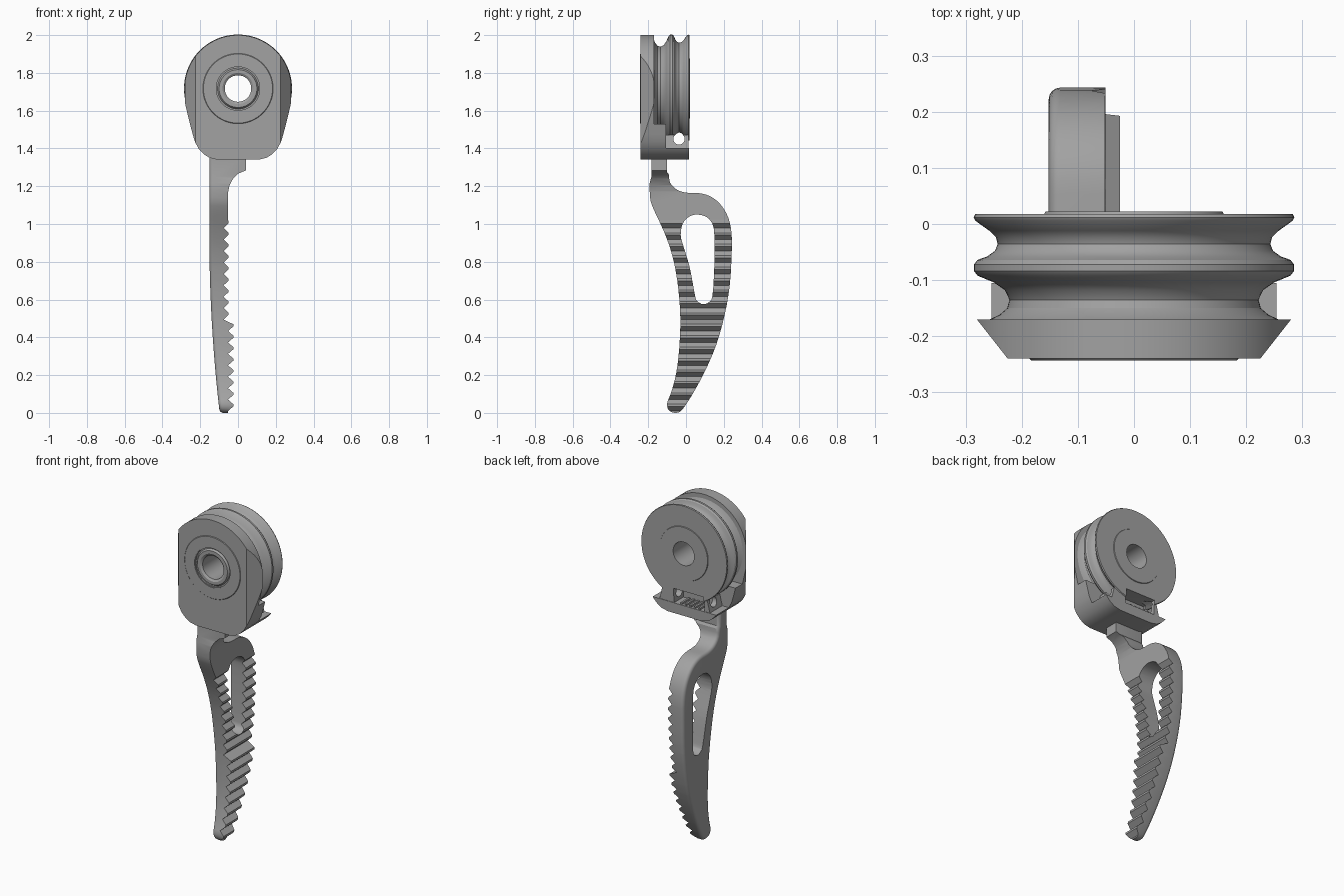
import bpy, bmesh, math
from mathutils import Vector

if "Cube" in bpy.data.objects:
    bpy.data.objects.remove(bpy.data.objects["Cube"])

CZ = 1.717  # height of the pulley axis
grey = bpy.data.materials.new("grey")
grey.diffuse_color = (0.36, 0.36, 0.36, 1)
grey.use_nodes = True
grey.node_tree.nodes["Principled BSDF"].inputs["Base Color"].default_value = grey.diffuse_color


def finish(bm, name):
    bmesh.ops.recalc_face_normals(bm, faces=bm.faces)
    me = bpy.data.meshes.new(name)
    bm.to_mesh(me)
    bm.free()
    ob = bpy.data.objects.new(name, me)
    bpy.context.collection.objects.link(ob)
    me.materials.append(grey)
    return ob


def activate(ob):
    bpy.ops.object.select_all(action='DESELECT')
    ob.select_set(True)
    bpy.context.view_layer.objects.active = ob


def smooth(ob, angle=32):
    activate(ob)
    bpy.ops.object.shade_smooth_by_angle(angle=math.radians(angle))


def prism(points, lo, hi, axis):
    """Extrude a closed profile along x (points are y, z) or y (points are x, z)."""
    bm = bmesh.new()
    def at(p, d):
        return (d, p[0], p[1]) if axis == 'x' else (p[0], d, p[1])
    a = [bm.verts.new(at(p, lo)) for p in points]
    b = [bm.verts.new(at(p, hi)) for p in points]
    bm.faces.new(a)
    bm.faces.new(b[::-1])
    for i in range(len(a)):
        j = (i + 1) % len(a)
        bm.faces.new((a[i], a[j], b[j], b[i]))
    bmesh.ops.recalc_face_normals(bm, faces=bm.faces)
    return bm


def slice_off(bm, co, no):
    """Remove everything beyond a plane and close the cut."""
    r = bmesh.ops.bisect_plane(bm, geom=bm.verts[:] + bm.edges[:] + bm.faces[:],
                               plane_co=co, plane_no=no, clear_outer=True)
    edges = [e for e in r['geom_cut'] if isinstance(e, bmesh.types.BMEdge)]
    bmesh.ops.edgenet_fill(bm, edges=edges)


def lathe(profile, name, n=96):
    """Revolve a closed (y, radius) profile around the pulley axis."""
    bm = bmesh.new()
    rings = []
    for y, r in profile:
        rings.append([bm.verts.new((r * math.sin(2 * math.pi * i / n), y,
                                    CZ + r * math.cos(2 * math.pi * i / n))) for i in range(n)])
    for k in range(len(rings)):
        p, q = rings[k], rings[(k + 1) % len(rings)]
        for i in range(n):
            j = (i + 1) % n
            bm.faces.new((p[i], p[j], q[j], q[i]))
    return finish(bm, name)


def cut(ob, bm):
    cutter = finish(bm, "cutter")
    cutter.hide_render = True
    m = ob.modifiers.new("cut", 'BOOLEAN')
    m.operation, m.solver, m.object = 'DIFFERENCE', 'EXACT', cutter
    activate(ob)
    bpy.ops.object.modifier_apply(modifier=m.name)
    bpy.data.objects.remove(cutter)


def circle(cx, cz, r, n=64):
    return [(cx + r * math.cos(2 * math.pi * i / n), cz + r * math.sin(2 * math.pi * i / n))
            for i in range(n)]


def rounded(points, steps=4):
    """Closed Catmull-Rom curve through the points."""
    out, n = [], len(points)
    for i in range(n):
        a, b, c, d = (Vector(points[(i + k) % n]) for k in (-1, 0, 1, 2))
        for s in range(steps):
            t = s / steps
            out.append(0.5 * (2 * b + (c - a) * t + (2 * a - 5 * b + 4 * c - d) * t * t
                              + (3 * b - a - 3 * c + d) * t ** 3))
    return out


def box(x0, x1, y0, y1, z0, z1):
    return prism([(x0, z0), (x1, z0), (x1, z1), (x0, z1)], y0, y1, 'y')


# Housing outline: round top, tapered sides, rounded bottom corners
side = [(0.283, 1.65), (0.262, 1.56), (0.24, 1.475), (0.228, 1.435), (0.208, 1.398),
        (0.18, 1.368), (0.15, 1.35), (0.11, 1.341)]
arc = [(0.283 * math.cos(math.pi * i / 48), CZ + 0.283 * math.sin(math.pi * i / 48))
       for i in range(49)]
outline = arc + [(-x, z) for x, z in side] + side[::-1]

# Front cover with slanted sides
bm = prism(outline, -0.24, -0.17, 'y')
for s in (1, -1):
    slice_off(bm, (s * 0.225, -0.24, 0), (s * 0.07, -0.055, 0))
cover = finish(bm, "front_cover")
cut(cover, prism(circle(0, CZ, 0.115), -0.3, -0.1, 'y'))
smooth(cover)

# Thin front boss and recessed collar around the bore
smooth(lathe([(-0.243, 0.118), (-0.243, 0.183), (-0.239, 0.187), (-0.2, 0.187), (-0.2, 0.118)],
             "front_boss"))
smooth(lathe([(-0.232, 0.119), (-0.232, 0.108), (-0.243, 0.1), (-0.243, 0.082), (-0.235, 0.07),
              (-0.15, 0.07), (-0.15, 0.119)], "bore_collar"))

# Double-grooved pulley with a rear boss
wheel = [(0.018, 0.283), (0.012, 0.286), (0.006, 0.283), (-0.012, 0.258), (-0.024, 0.246),
         (-0.036, 0.243), (-0.048, 0.248), (-0.058, 0.262), (-0.064, 0.279), (-0.072, 0.285),
         (-0.084, 0.285), (-0.092, 0.279), (-0.104, 0.25), (-0.118, 0.23), (-0.135, 0.222),
         (-0.15, 0.226), (-0.162, 0.24), (-0.172, 0.262), (-0.172, 0.07), (0.022, 0.07),
         (0.022, 0.158), (0.018, 0.16)]
pulley = lathe(wheel, "grooved_pulley")

# Lower housing: tall front part, low rear shelf and the web beneath the pulley
bm = prism(outline, -0.172, -0.105, 'y')
slice_off(bm, (0, 0, 1.53), (0, 0, 1))
base = finish(bm, "lower_housing")
bm = prism(outline, -0.106, 0.015, 'y')
slice_off(bm, (0, 0, 1.402), (0, 0, 1))
shelf = finish(bm, "rear_shelf")
web = finish(prism([(-0.17, 1.39), (0.17, 1.39), (0.15, 1.47), (-0.15, 1.47)],
                   -0.106, 0.012, 'y'), "rear_web")
cut(base, prism(circle(0, CZ, 0.2), -0.3, 0.1, 'y'))

# Latch slot in the back and the cross hole
for ob in (pulley, web):
    cut(ob, box(-0.13, 0.07, -0.075, 0.05, 1.38, 1.49))
    cut(ob, prism(circle(-0.037, 1.45, 0.03, 32), -0.5, 0.5, 'x'))
for ob in (pulley, base, shelf, web):
    smooth(ob)

# Small grip ribs inside the latch slot
for i in range(5):
    finish(box(-0.1 + i * 0.03, -0.088 + i * 0.03, -0.07, 0.008, 1.4, 1.412), "slot_rib")

# Lever: side outline (y, z)
lever_side = [(-0.183, 1.25), (-0.19, 1.14), (-0.17, 1.075), (-0.13, 0.99),
              (-0.09, 0.89), (-0.06, 0.78), (-0.04, 0.65), (-0.03, 0.5), (-0.036, 0.34),
              (-0.052, 0.21), (-0.078, 0.11), (-0.1, 0.05), (-0.09, 0.013), (-0.055, 0.0),
              (-0.02, 0.017), (0.035, 0.1), (0.1, 0.22), (0.16, 0.36), (0.205, 0.52),
              (0.232, 0.68), (0.242, 0.85), (0.241, 0.95), (0.225, 1.03), (0.19, 1.095),
              (0.14, 1.14), (0.08, 1.162), (0.0, 1.166), (-0.05, 1.183), (-0.085, 1.22),
              (-0.1, 1.275)]
curve = rounded(lever_side, 3)
curve = curve[:-2] + [(-0.1, 1.36), (-0.183, 1.36)]
bm = prism(curve, -0.152, 0.042, 'x')

# Rounded outer rim, then a curve towards the tip
rim = [e for e in bm.edges if all(v.co.x < -0.15 for v in e.verts)]
bmesh.ops.bevel(bm, geom=rim, offset=0.02, segments=4, profile=0.5, affect='EDGES')
for i in range(1, 14):
    bmesh.ops.bisect_plane(bm, geom=bm.verts[:] + bm.edges[:] + bm.faces[:],
                           plane_co=(0, 0, i * 0.07), plane_no=(0, 0, 1))
for v in bm.verts:
    if v.co.x < -0.1:
        v.co.x += 0.055 * max(0, 1 - v.co.z / 0.95) ** 2
bmesh.ops.triangulate(bm, faces=[f for f in bm.faces if len(f.verts) > 4])
lever = finish(bm, "toothed_lever")

# Oblong window through the lever
window = [(-0.028, 0.94), (-0.018, 1.0), (0.015, 1.038), (0.06, 1.05), (0.11, 1.036),
          (0.14, 1.0), (0.15, 0.94), (0.15, 0.78), (0.14, 0.62), (0.122, 0.587), (0.092, 0.575),
          (0.062, 0.59), (0.048, 0.62), (0.02, 0.77), (-0.013, 0.88)]
cut(lever, prism(rounded(window, 3), -0.4, 0.4, 'x'))

# Saw-toothed inner face and the filleted neck
saw = [(0.3, -0.1), (-0.04, -0.1)]
for i in range(17):
    z = 0.01 + i * 0.0605
    crest, root = (-0.025, -0.053) if z < 0.49 else (-0.051, -0.076)
    saw += [(root, z), (crest, z + 0.024), (crest, z + 0.036)]
saw += [(-0.052, 1.02), (-0.052, 1.17), (-0.045, 1.205), (-0.026, 1.24), (0.002, 1.267),
        (0.045, 1.285), (0.3, 1.285)]
cut(lever, prism(saw, -0.6, 0.6, 'y'))
smooth(lever, 30)
